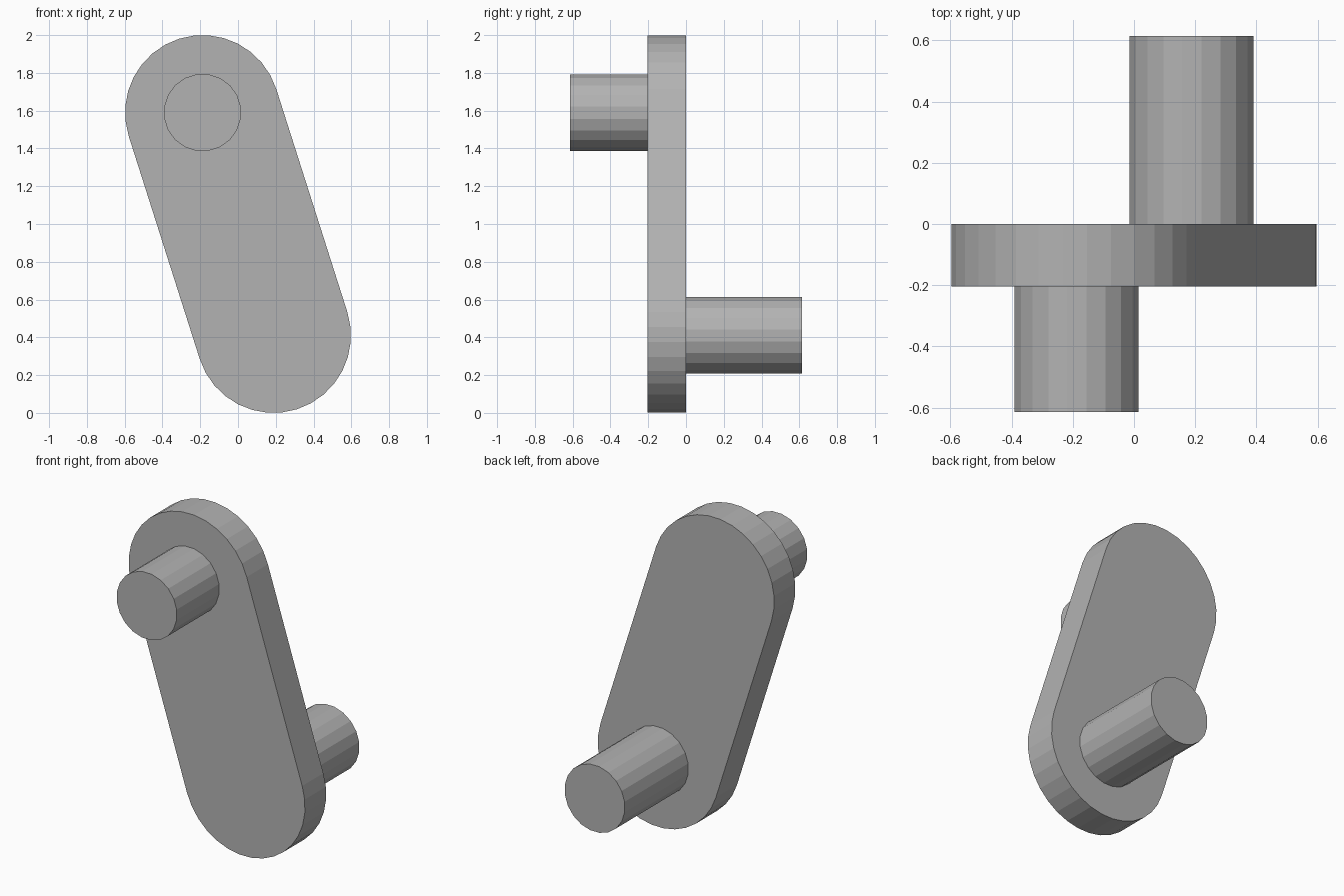
import bpy, bmesh
from math import sin, cos, pi, atan2

# Remove the default object
cube = bpy.data.objects.get("Cube")
if cube:
    bpy.data.objects.remove(cube, do_unlink=True)

# Single plain grey material
grey = bpy.data.materials.new("plain_grey")
grey.use_nodes = True
colour = (0.45, 0.45, 0.45, 1)
grey.diffuse_color = colour
grey.node_tree.nodes["Principled BSDF"].inputs["Base Color"].default_value = colour

CX, CZ = 0.188, 0.59      # offset of each pivot from the middle
PLATE_R, PIN_R = 0.41, 0.205
TILT = atan2(CX, CZ)


def arc(x, z, radius, start, sweep, steps, closed=False):
    """Points of an arc in the front plane."""
    count = steps if closed else steps + 1
    angles = [start + sweep * i / steps for i in range(count)]
    return [(x + radius * cos(a), z + radius * sin(a)) for a in angles]


def extrude_profile(name, points, y0, y1):
    """Solid made from a front profile between two depths."""
    bm = bmesh.new()
    face = bm.faces.new([bm.verts.new((x, y0, z)) for x, z in points])
    result = bmesh.ops.extrude_face_region(bm, geom=[face], use_keep_orig=True)
    moved = [g for g in result["geom"] if isinstance(g, bmesh.types.BMVert)]
    bmesh.ops.translate(bm, verts=moved, vec=(0, y1 - y0, 0))
    bmesh.ops.recalc_face_normals(bm, faces=bm.faces)
    mesh = bpy.data.meshes.new(name)
    bm.to_mesh(mesh)
    bm.free()
    mesh.materials.append(grey)
    obj = bpy.data.objects.new(name, mesh)
    bpy.context.collection.objects.link(obj)
    return obj


# Round-ended arm, leaning to one side
outline = (arc(-CX, 1 + CZ, PLATE_R, TILT, pi, 16)
           + arc(CX, 1 - CZ, PLATE_R, TILT + pi, pi, 16))
extrude_profile("arm_plate", outline, -0.205, 0)

# Pins on opposite faces of the arm
for name, side, y0, y1 in (("front_pin", -1, -0.615, -0.205),
                           ("back_pin", 1, 0, 0.615)):
    ring = arc(side * CX, 1 + -side * CZ, PIN_R, TILT + pi / 20, 2 * pi, 20, True)
    extrude_profile(name, ring, y0, y1)
